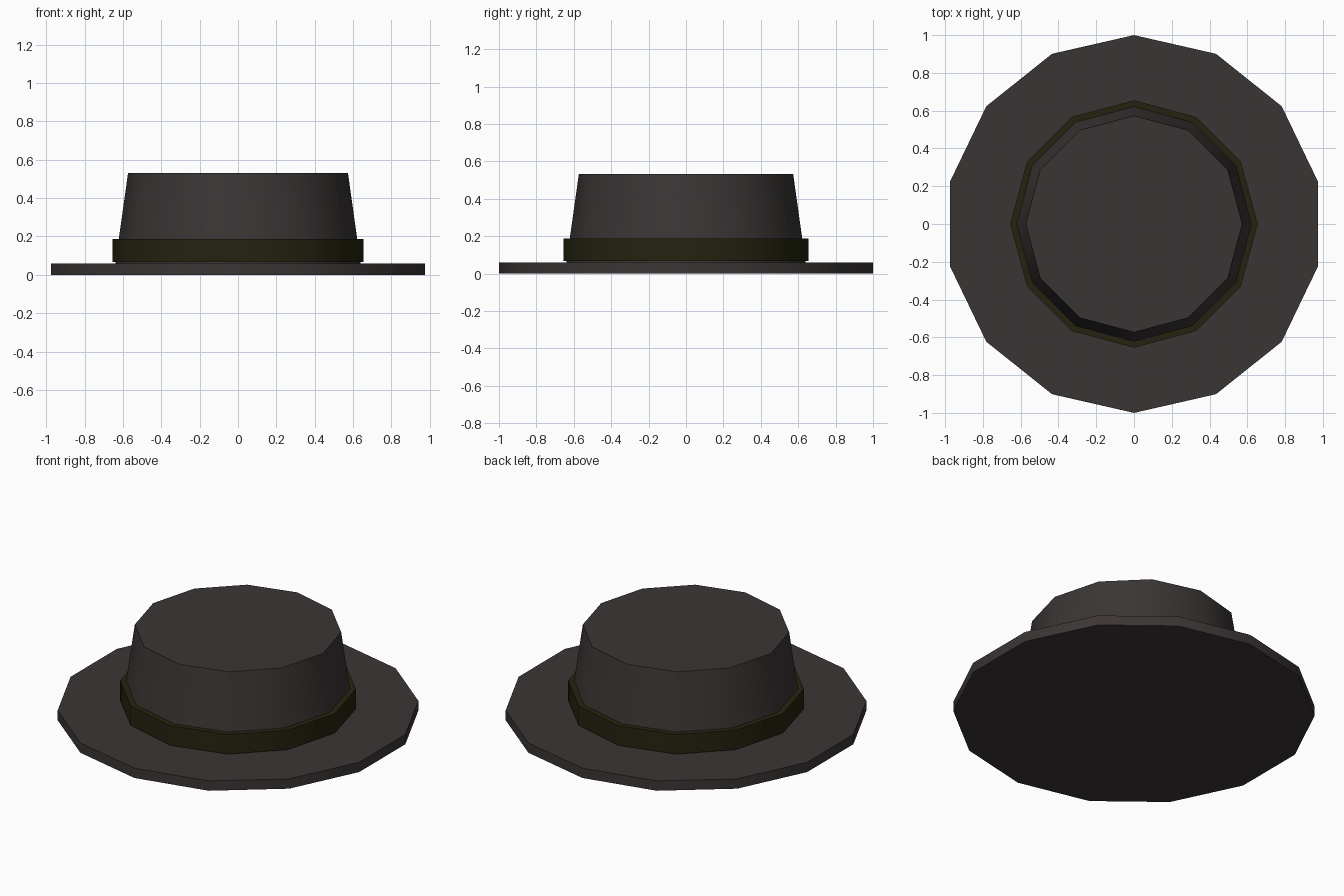
import bpy
from math import pi, radians

cube = bpy.data.objects.get("Cube")
if cube:
    bpy.data.objects.remove(cube, do_unlink=True)


def make_material(name, color):
    mat = bpy.data.materials.new(name)
    mat.use_nodes = True
    rgba = (*color, 1)
    mat.diffuse_color = rgba
    bsdf = next(n for n in mat.node_tree.nodes if n.type == 'BSDF_PRINCIPLED')
    bsdf.inputs["Base Color"].default_value = rgba
    return mat


def tapered_disc(name, sides, bottom_radius, top_radius, z_low, z_high, mat):
    """Closed round part with one corner pointing to the back (+y)."""
    bpy.ops.mesh.primitive_cone_add(
        vertices=sides, radius1=bottom_radius, radius2=top_radius,
        depth=z_high - z_low, location=(0, 0, (z_low + z_high) / 2))
    obj = bpy.context.object
    obj.name = name
    # Primitive circles start with a corner on +y
    obj.data.materials.append(mat)
    bpy.ops.object.shade_smooth_by_angle(angle=radians(40))
    return obj


felt = make_material("charcoal felt", (0.044, 0.036, 0.036))
ribbon = make_material("dark olive ribbon", (0.018, 0.017, 0.005))

# Flat wide brim
tapered_disc("brim", 14, 1.0, 1.0, 0.0, 0.06, felt)

# Crown narrowing towards its flat top
tapered_disc("crown", 12, 0.64, 0.573, 0.055, 0.532, felt)

# Ribbon band around the foot of the crown
tapered_disc("hat_band", 12, 0.655, 0.655, 0.068, 0.187, ribbon)
